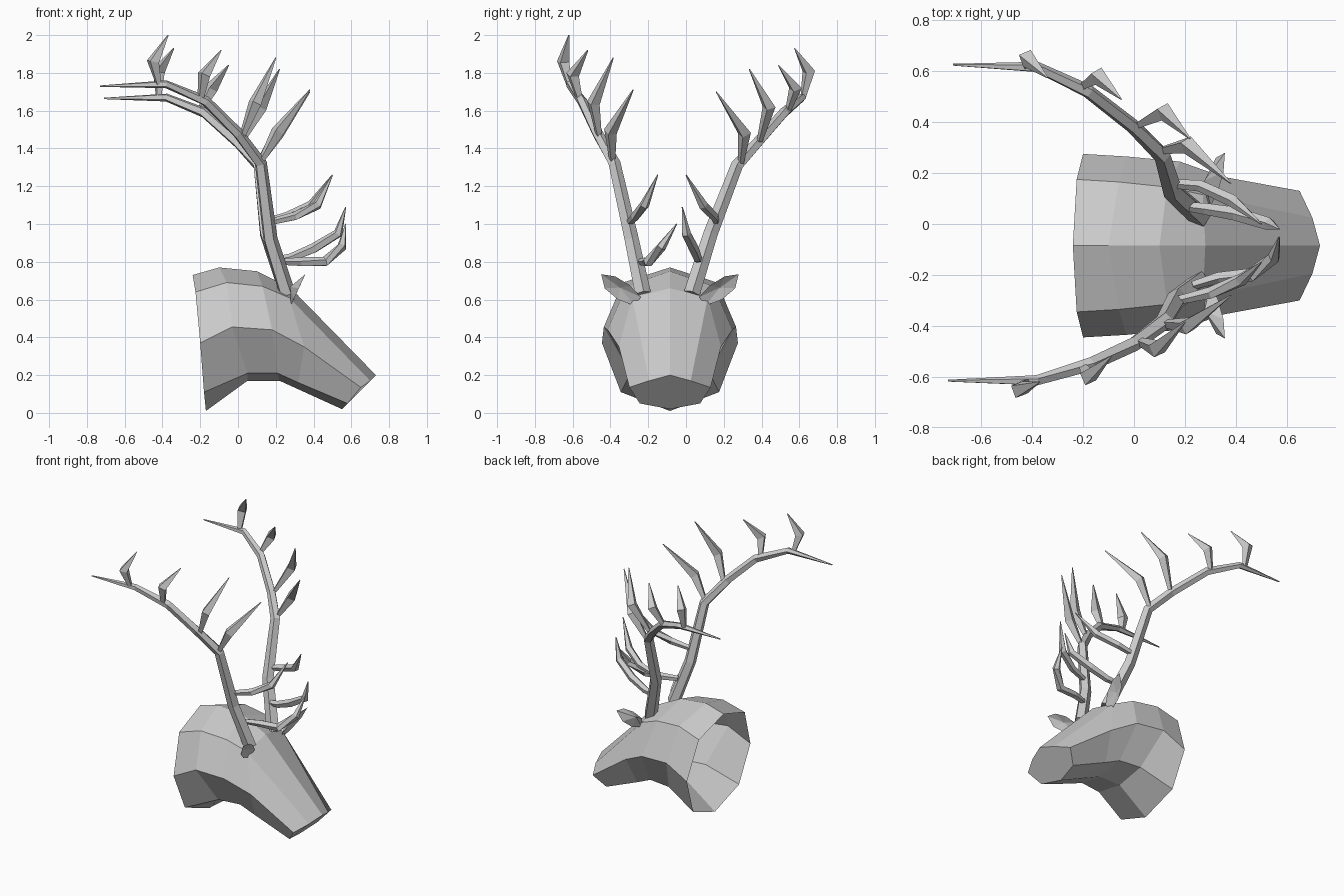
import bpy, bmesh
from math import sin, cos, pi
from mathutils import Vector

cube = bpy.data.objects.get("Cube")
if cube:
    bpy.data.objects.remove(cube)

MID = -0.085  # head's own centre line

mat = bpy.data.materials.new("plain_grey")
mat.use_nodes = True
GREY = (0.6, 0.6, 0.6, 1)
mat.diffuse_color = GREY
mat.node_tree.nodes["Principled BSDF"].inputs["Base Color"].default_value = GREY


def finish(name, bm):
    """Turn a bmesh into a named, flat shaded object."""
    bmesh.ops.recalc_face_normals(bm, faces=bm.faces)
    mesh = bpy.data.meshes.new(name)
    bm.to_mesh(mesh)
    bm.free()
    mesh.materials.append(mat)
    obj = bpy.data.objects.new(name, mesh)
    bpy.context.collection.objects.link(obj)
    return obj


def loft(name, rings, cap_start=True, cap_end=True):
    """Skin a row of closed rings."""
    bm = bmesh.new()
    loops = [[bm.verts.new(p) for p in ring] for ring in rings]
    for a, b in zip(loops, loops[1:]):
        for i in range(len(a)):
            j = (i + 1) % len(a)
            bm.faces.new((a[i], a[j], b[j], b[i]))
    if cap_start:
        bm.faces.new(loops[0])
    if cap_end:
        bm.faces.new(loops[-1])
    return finish(name, bm)


def branch(name, path, radii, sides=5):
    """Tapered faceted tube along a path."""
    pts = [Vector(p) for p in path]
    rings = []
    for i, p in enumerate(pts):
        along = (pts[min(i + 1, len(pts) - 1)] - pts[max(i - 1, 0)]).normalized()
        u = along.cross(Vector((0.5, 1, 0.2))).normalized()
        v = along.cross(u)
        rings.append([p + radii[i] * (u * cos(2 * pi * k / sides) + v * sin(2 * pi * k / sides))
                      for k in range(sides)])
    return loft(name, rings)


# Head and neck: half sections (x, half width, z) from the crown down to the throat
def section(*half):
    left = [(x, MID + w, z) for x, w, z in half]
    right = [(x, MID - w, z) for x, w, z in half[-2:0:-1]]
    return left + right


loft("head_and_neck", [
    section((-.24, 0, .73), (-.225, .26, .64), (-.2, .36, .37), (-.18, .26, .11), (-.17, 0, .01)),
    section((-.1, 0, .77), (-.06, .25, .69), (-.03, .35, .455), (.05, .21, .21), (.05, 0, .17)),
    section((.1, 0, .75), (.13, .23, .67), (.18, .33, .44), (.21, .19, .21), (.22, 0, .17)),
    section((.28, 0, .66), (.27, .2, .61), (.35, .27, .35), (.32, .18, .16), (.33, 0, .12)),
    section((.73, 0, .2), (.7, .11, .17), (.65, .215, .135), (.58, .16, .05), (.55, 0, .02)),
], cap_start=False)


# Ears: cupped leaf shapes
def ear(name, side):
    base = Vector((.29, MID + side * .17, .59))
    axis = Vector((.06, side * .19, .13))
    width = Vector((.35, -side * .5, .75)).normalized()
    normal = axis.cross(width).normalized()
    if normal.x < 0:
        normal.negate()
    outline = [(0, -.03), (.4, -.055), (.8, -.045), (1.05, .01), (.75, .045), (.35, .05), (0, .03)]
    bm = bmesh.new()
    rim = [bm.verts.new(base + axis * u + width * v) for u, v in outline]
    back = bm.verts.new(base + axis * .45 - normal * .045)
    cup = bm.verts.new(base + axis * .5 - normal * .02)
    for i, a in enumerate(rim):
        b = rim[(i + 1) % len(rim)]
        bm.faces.new((a, b, back))
        bm.faces.new((b, a, cup))
    finish(name, bm)


ear("left_ear", 1)
ear("right_ear", -1)

# Antlers: a main beam and its tines on each side
BEAM_R = (.045, .04, .034, .03, .028, .022, .004)
TINE_R = (.016, .036, .003)
LONG_R = (.018, .024, .026, .003)
BROW_R = (.018, .024, .028, .026, .003)


def antler(side, beam, brow, bez, *upper):
    branch(side + "_antler_beam", beam, BEAM_R)
    branch(side + "_brow_tine", brow, BROW_R)
    branch(side + "_second_tine", bez, LONG_R)
    for i, tine in enumerate(upper):
        branch(f"{side}_upper_tine_{i + 1}", tine, TINE_R, sides=4)


antler(
    "right",
    [(.26, -.23, .63), (.17, -.29, .92), (.12, -.38, 1.32), (0, -.47, 1.48),
     (-.17, -.55, 1.65), (-.38, -.615, 1.74), (-.73, -.615, 1.73)],
    [(.23, -.24, .8), (.33, -.21, .8), (.46, -.2, .8), (.55, -.13, .88), (.57, -.05, 1.0)],
    [(.17, -.3, 1.01), (.3, -.27, 1.04), (.42, -.22, 1.1), (.5, -.15, 1.26)],
    [(.12, -.39, 1.33), (.21, -.4, 1.49), (.38, -.28, 1.71)],
    [(.02, -.46, 1.46), (.09, -.49, 1.64), (.2, -.385, 1.88)],
    [(-.2, -.56, 1.65), (-.18, -.6, 1.79), (-.09, -.52, 1.92)],
    [(-.42, -.62, 1.74), (-.45, -.65, 1.86), (-.37, -.62, 2.0)])

antler(
    "left",
    [(.26, .03, .63), (.15, .13, .95), (.11, .27, 1.31), (0, .38, 1.43),
     (-.18, .52, 1.59), (-.38, .615, 1.67), (-.71, .625, 1.665)],
    [(.2, .07, .81), (.28, .06, .82), (.4, .04, .87), (.53, 0, .95), (.57, -.02, 1.09)],
    [(.14, .16, 1.01), (.26, .15, 1.04), (.39, .09, 1.1), (.5, 0, 1.26)],
    [(.11, .29, 1.32), (.21, .31, 1.48), (.38, .16, 1.7)],
    [(.02, .39, 1.44), (.12, .44, 1.62), (.22, .335, 1.82)],
    [(-.2, .54, 1.6), (-.14, .58, 1.72), (-.05, .49, 1.84)],
    [(-.42, .62, 1.67), (-.42, .65, 1.81), (-.34, .575, 1.93)])
